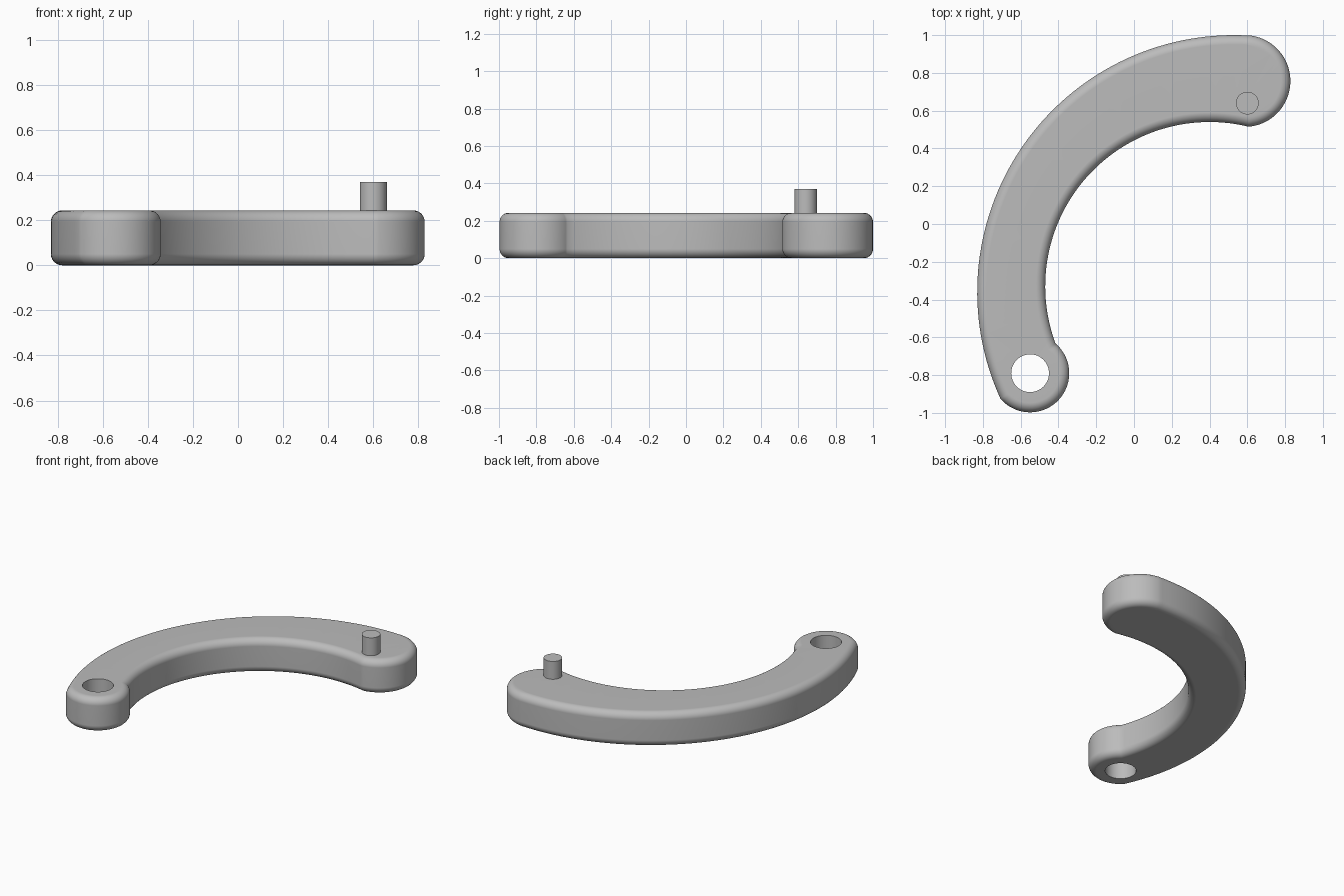
import bpy
import bmesh
from math import atan2, cos, hypot, pi, sin, sqrt, tau
from mathutils import Vector

cube = bpy.data.objects.get("Cube")
if cube:
    bpy.data.objects.remove(cube)

HEIGHT, FILLET, STEPS = 0.243, 0.05, 7
HOLE_RADIUS = 0.1

# Circles that make up the outline: centre and radius
OUTER = (Vector((0.53, -0.36)), 1.36)
INNER = (Vector((0.40, -0.33)), 0.87)
CAP = (Vector((0.585, 0.757)), 0.243)
EYE = (Vector((-0.55, -0.79)), 0.207)

grey = bpy.data.materials.new("Plain grey")
grey.use_nodes = True
grey.diffuse_color = (0.5, 0.5, 0.5, 1)
grey.node_tree.nodes["Principled BSDF"].inputs["Base Color"].default_value = grey.diffuse_color


def meet(a, b):
    """Both crossing points of two circles."""
    (p, r), (q, s) = a, b
    gap = (q - p).length
    along = (gap * gap + r * r - s * s) / (2 * gap)
    side = sqrt(max(r * r - along * along, 0))
    u = (q - p) / gap
    n = Vector((-u.y, u.x))
    return [p + u * along + n * side, p + u * along - n * side]


def arc(circle, start, end, count, turn=1):
    """Points from start up to, but not including, end."""
    c, r = circle
    a = atan2(start.y - c.y, start.x - c.x)
    b = atan2(end.y - c.y, end.x - c.x)
    sweep = ((b - a) * turn) % tau * turn
    return [c + r * Vector((cos(a + sweep * i / count), sin(a + sweep * i / count)))
            for i in range(count)]


def outline(d):
    """Arm outline moved inwards by d."""
    outer, cap, eye = [(c, r - d) for c, r in (OUTER, CAP, EYE)]
    inner = (INNER[0], INNER[1] + d)
    tangent = outer[0] + (cap[0] - outer[0]).normalized() * outer[1]
    heel = min(meet(outer, eye), key=lambda v: v.y)
    notch = max(meet(inner, eye), key=lambda v: v.y)
    toe = max(meet(inner, cap), key=lambda v: v.x)
    return (arc(outer, tangent, heel, 64) + arc(eye, heel, notch, 40)
            + arc(inner, notch, toe, 56, -1) + arc(cap, toe, tangent, 40))


def add_ring(bm, points, z):
    return [bm.verts.new((p.x, p.y, z)) for p in points]


def bridge(bm, a, b):
    for i in range(len(a)):
        j = (i + 1) % len(a)
        bm.faces.new((a[i], a[j], b[j], b[i]))


def finish(bm, name):
    bmesh.ops.recalc_face_normals(bm, faces=bm.faces)
    mesh = bpy.data.meshes.new(name)
    bm.to_mesh(mesh)
    bm.free()
    mesh.materials.append(grey)
    obj = bpy.data.objects.new(name, mesh)
    bpy.context.collection.objects.link(obj)
    bpy.ops.object.select_all(action="DESELECT")
    obj.select_set(True)
    bpy.context.view_layer.objects.active = obj
    bpy.ops.object.shade_smooth_by_angle(angle=pi / 6)
    weighted = obj.modifiers.new("Weighted normals", "WEIGHTED_NORMAL")
    weighted.keep_sharp = True
    return obj


# Curved arm: stacked outlines give rounded top and bottom rims
bm = bmesh.new()
quarter = [(FILLET * (1 - sin(t)), FILLET * (1 - cos(t)))
           for t in (pi / 2 * i / STEPS for i in range(STEPS + 1))]
levels = quarter + [(d, HEIGHT - z) for d, z in reversed(quarter)]
rings = [add_ring(bm, outline(d), z) for d, z in levels]
for low, high in zip(rings, rings[1:]):
    bridge(bm, low, high)

# Round through hole in the eye
circle = [EYE[0] + HOLE_RADIUS * Vector((cos(tau * i / 48), sin(tau * i / 48))) for i in range(48)]
holes = [add_ring(bm, circle, z) for z in (0, HEIGHT)]
bridge(bm, *holes)

# Flat top and bottom faces around the hole
for rim, hole in ((rings[0], holes[0]), (rings[-1], holes[1])):
    edges = [bm.edges.get((loop[i - 1], loop[i])) for loop in (rim, hole) for i in range(len(loop))]
    bmesh.ops.triangle_fill(bm, edges=edges, use_beauty=True)
finish(bm, "curved_arm")

# Upright pin on the cap end
bm = bmesh.new()
bmesh.ops.create_cone(bm, cap_ends=True, segments=48, radius1=0.06, radius2=0.06, depth=0.17)
bmesh.ops.translate(bm, verts=bm.verts, vec=(0.6, 0.64, 0.285))
finish(bm, "pin")
